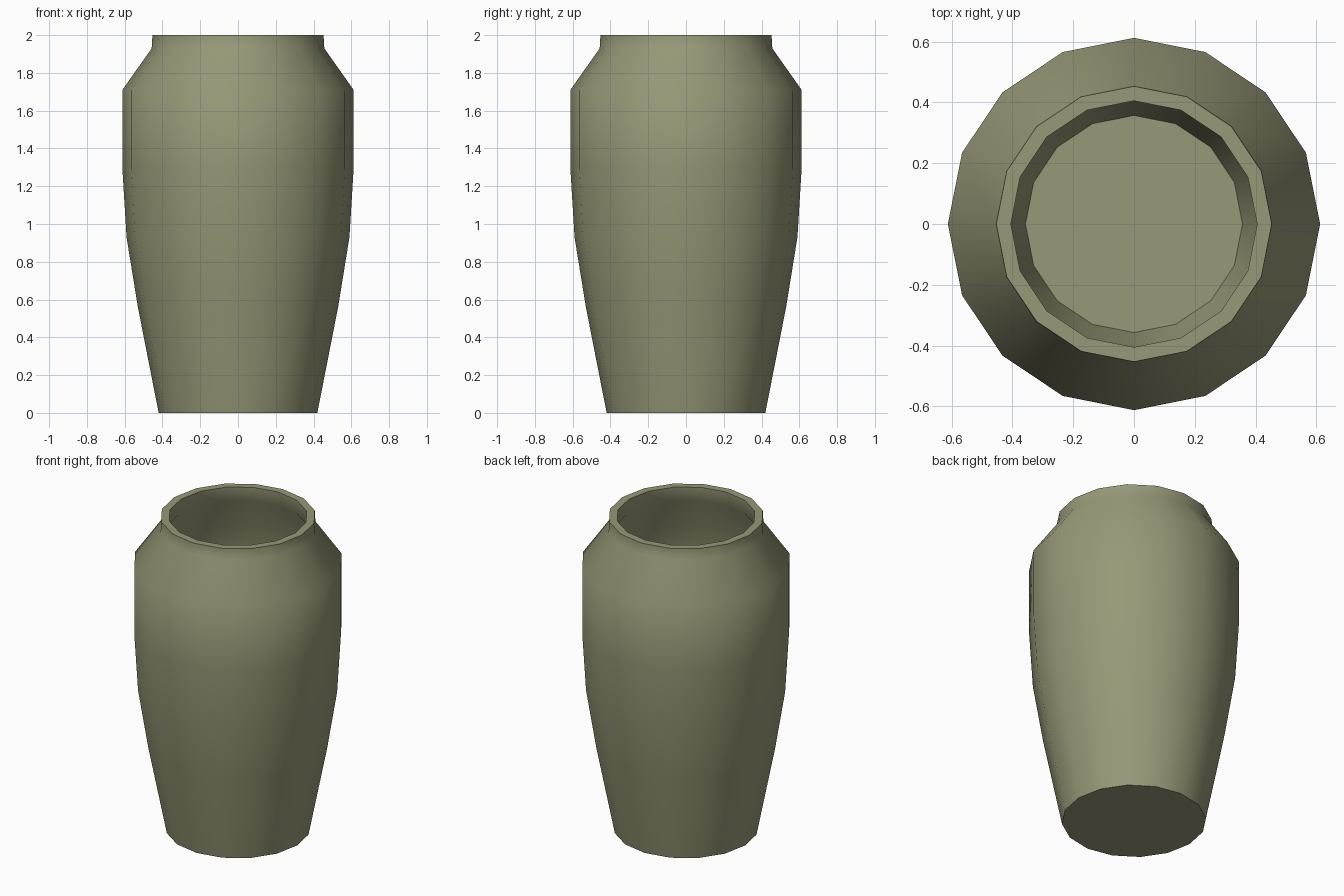
import bpy, bmesh, math

cube = bpy.data.objects.get("Cube")
if cube:
    bpy.data.objects.remove(cube, do_unlink=True)

SIDES = 16

# Single glaze colour
clay = bpy.data.materials.new("olive_clay")
clay.use_nodes = True
colour = (0.314, 0.314, 0.188, 1)
clay.diffuse_color = colour
clay.node_tree.nodes["Principled BSDF"].inputs["Base Color"].default_value = colour

# Profile as (radius, height): up the outside, over the rim, down the inside
outside = [(0.42, 0), (0.53, 0.56), (0.59, 0.93), (0.612, 1.29),
           (0.612, 1.71), (0.457, 1.93), (0.453, 2)]
inside = [(0.405, 2), (0.409, 1.91), (0.563, 1.69), (0.563, 1.29),
          (0.541, 0.94), (0.481, 0.57), (0.357, 0.05)]


def lathe(name, profile):
    """Turn a profile around z and close both ends with flat discs."""
    bm = bmesh.new()
    rings = []
    for radius, height in profile:
        ring = []
        for i in range(SIDES):
            a = math.tau * i / SIDES
            ring.append(bm.verts.new((radius * math.cos(a), radius * math.sin(a), height)))
        rings.append(ring)
    for low, high in zip(rings, rings[1:]):
        for i in range(SIDES):
            j = (i + 1) % SIDES
            bm.faces.new((low[i], low[j], high[j], high[i]))
    bm.faces.new(rings[0][::-1])
    bm.faces.new(rings[-1])
    mesh = bpy.data.meshes.new(name)
    bm.to_mesh(mesh)
    bm.free()
    obj = bpy.data.objects.new(name, mesh)
    bpy.context.collection.objects.link(obj)
    return obj


# Vase body with hollow interior
vase = lathe("vase", outside + inside)
vase.data.materials.append(clay)
bpy.ops.object.select_all(action="DESELECT")
vase.select_set(True)
bpy.context.view_layer.objects.active = vase
bpy.ops.object.shade_smooth_by_angle(angle=math.radians(45))
